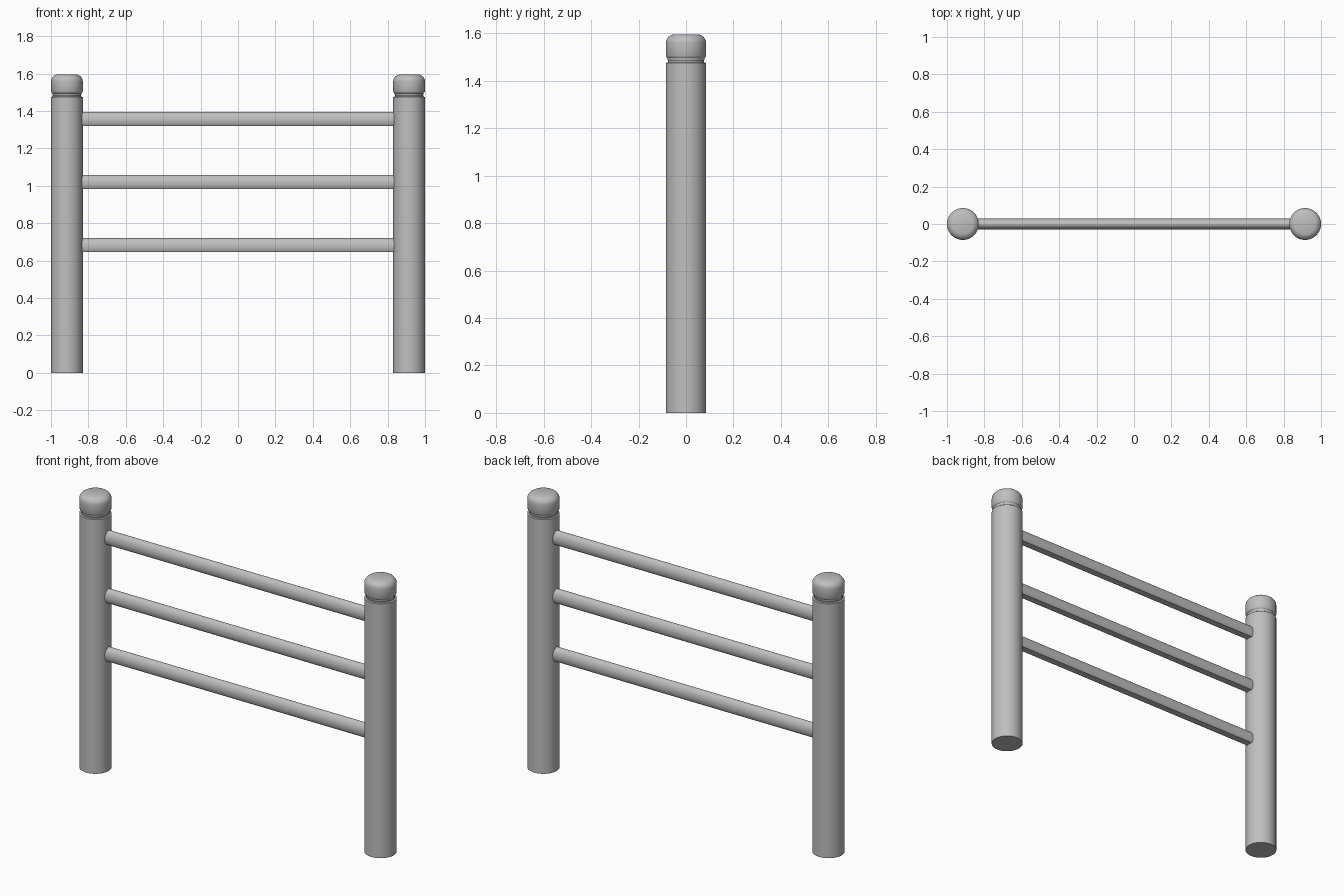
import bpy, bmesh, math

cube = bpy.data.objects.get("Cube")
if cube:
    bpy.data.objects.remove(cube, do_unlink=True)

metal = bpy.data.materials.new("grey_metal")
metal.use_nodes = True
GREY = (0.52, 0.52, 0.52, 1)
metal.diffuse_color = GREY
metal.node_tree.nodes["Principled BSDF"].inputs["Base Color"].default_value = GREY


def finish(bm, name):
    bmesh.ops.recalc_face_normals(bm, faces=bm.faces)
    mesh = bpy.data.meshes.new(name)
    bm.to_mesh(mesh)
    bm.free()
    mesh.materials.append(metal)
    obj = bpy.data.objects.new(name, mesh)
    bpy.context.collection.objects.link(obj)
    bpy.ops.object.select_all(action='DESELECT')
    obj.select_set(True)
    bpy.context.view_layer.objects.active = obj
    bpy.ops.object.shade_smooth_by_angle(angle=math.radians(30))
    return obj


def bridge(bm, rings):
    """Skin consecutive vertex rings and close both ends."""
    for a, b in zip(rings, rings[1:]):
        for i in range(len(a)):
            j = (i + 1) % len(a)
            bm.faces.new((a[i], a[j], b[j], b[i]))
    bm.faces.new(rings[0])
    bm.faces.new(rings[-1])


def lathe(name, x, profile, sides=48):
    bm = bmesh.new()
    rings = []
    for r, z in profile:
        angles = [math.tau * i / sides for i in range(sides)]
        rings.append([bm.verts.new((x + r * math.cos(a), r * math.sin(a), z)) for a in angles])
    bridge(bm, rings)
    return finish(bm, name)


# Post shaft, narrow neck groove and rounded cap in one turned profile
R, TOP_R, TOP = 0.085, 0.055, 1.595
profile = [(R, 0), (R, 1.475), (0.077, 1.477), (0.075, 1.482), (0.077, 1.487),
           (0.078, 1.495), (0.082, 1.499), (R, 1.505), (R, 1.56)]
for k in range(1, 6):
    t = k / 5 * math.radians(70)
    s = math.sin(math.radians(70))
    c = math.cos(math.radians(70))
    profile.append((TOP_R + (R - TOP_R) * (math.cos(t) - c) / (1 - c),
                    1.56 + (TOP - 1.56) * math.sin(t) / s))

for side, x in (("left", 0.915), ("right", -0.915)):
    lathe(side + "_post", x, profile)


# Oval rails with a flat underside
def rail(name, bottom, half_length=0.89, steps=32):
    half_w, half_h, cut = 0.029, 0.0436, math.asin(0.72)
    bm = bmesh.new()
    rings = []
    for x in (-half_length, half_length):
        ring = []
        for i in range(steps + 1):
            a = -cut + (math.pi + 2 * cut) * i / steps
            ring.append(bm.verts.new((x, half_w * math.cos(a),
                                      bottom + half_h * (math.sin(a) + 0.72))))
        rings.append(ring)
    bridge(bm, rings)
    return finish(bm, name)


for name, z in (("lower_rail", 0.645), ("middle_rail", 0.983), ("upper_rail", 1.321)):
    rail(name, z)
